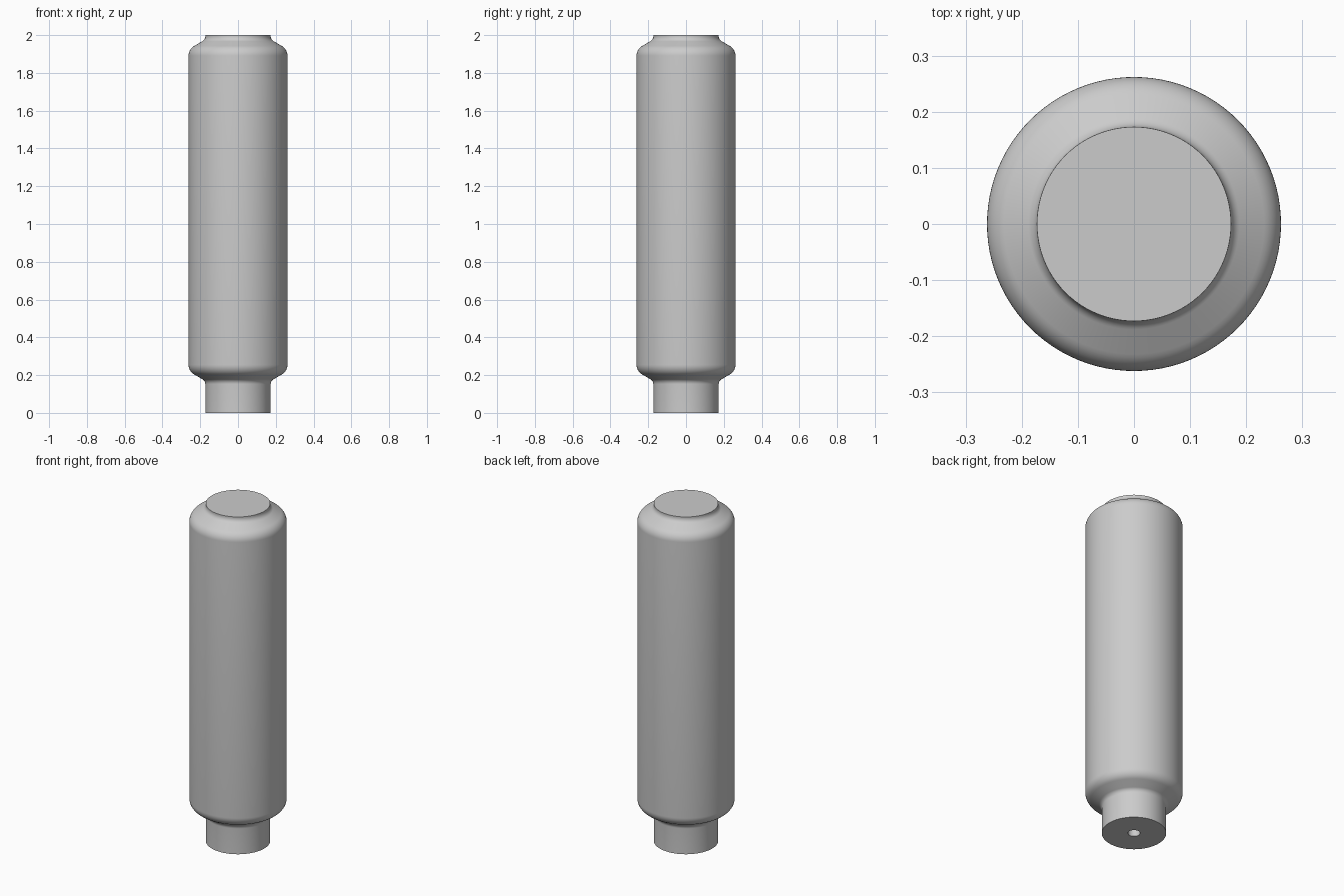
import bpy, bmesh
from math import sin, cos, radians, pi

cube = bpy.data.objects.get("Cube")
if cube:
    bpy.data.objects.remove(cube, do_unlink=True)

grey = bpy.data.materials.new("plain_grey")
grey.use_nodes = True
colour = (0.6, 0.6, 0.6, 1)
grey.diffuse_color = colour
grey.node_tree.nodes["Principled BSDF"].inputs["Base Color"].default_value = colour

BODY_R, NECK_R, HOLE_R = 0.262, 0.173, 0.033
SEGMENTS = 96


def shoulder(neck_z, up):
    """S-shaped transition from neck to body; up is +1 or -1."""
    convex, concave, slope = 0.06, 0.03, 60
    run = BODY_R - NECK_R - (convex + concave) * (1 - cos(radians(slope)))
    rise = run / math_tan(slope)
    height = (convex + concave) * sin(radians(slope)) + rise
    angles = [radians(slope * i / 8) for i in range(9)]
    inner = [(NECK_R + concave * (1 - cos(a)), neck_z + up * concave * sin(a))
             for a in angles]
    outer = [(BODY_R - convex * (1 - cos(a)),
              neck_z + up * (height - convex * sin(a))) for a in reversed(angles)]
    return inner + outer


def math_tan(degrees):
    return sin(radians(degrees)) / cos(radians(degrees))


# Turned profile: blind hole, base, neck, body and flat top
profile = [(0, 0.25), (HOLE_R, 0.25), (HOLE_R, 0), (NECK_R, 0)]
profile += shoulder(0.152, 1)
profile += reversed(shoulder(1.994, -1))
profile += [(NECK_R, 2), (0, 2)]

bm = bmesh.new()
verts = [bm.verts.new((r, 0, z)) for r, z in profile]
edges = [bm.edges.new(pair) for pair in zip(verts, verts[1:])]
bmesh.ops.spin(bm, geom=verts + edges, cent=(0, 0, 0), axis=(0, 0, 1),
               angle=2 * pi, steps=SEGMENTS)
bmesh.ops.remove_doubles(bm, verts=bm.verts, dist=0.0001)
bmesh.ops.recalc_face_normals(bm, faces=bm.faces)

mesh = bpy.data.meshes.new("turned_cylinder_body")
bm.to_mesh(mesh)
bm.free()
mesh.materials.append(grey)
body = bpy.data.objects.new("turned_cylinder_body", mesh)
bpy.context.collection.objects.link(body)
bpy.context.view_layer.objects.active = body
body.select_set(True)
bpy.ops.object.shade_smooth_by_angle(angle=radians(30))
